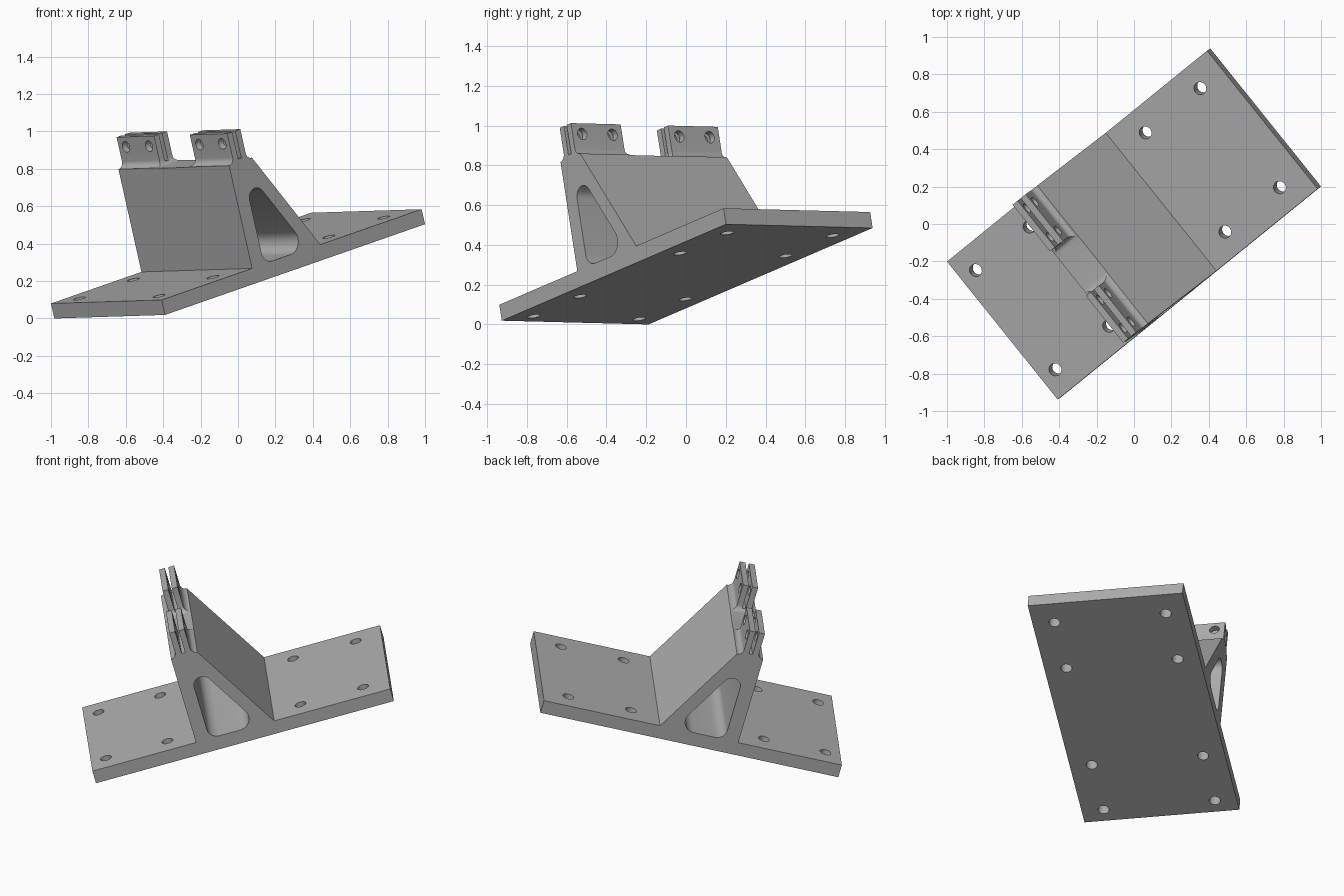
import bpy
import bmesh
from math import cos, sin, pi, radians
from mathutils import Vector, Matrix

cube = bpy.data.objects.get("Cube")
if cube:
    bpy.data.objects.remove(cube)

# Bracket sizes: u runs along the plate, v across it, w away from it
LENGTH, WIDTH, THICK = 1.854, 0.946, 0.083
WALL, BACK, SHOULDER, TOP = 0.645, 0.808, 0.652, 0.82
LUG_FRONT, LUG_BACK, LUG_WIDTH = 0.68, 0.773, 0.32
FILLET = LUG_FRONT - WALL
MID = (LUG_FRONT + LUG_BACK) / 2

metal = bpy.data.materials.new("grey metal")
metal.use_nodes = True
GREY = (0.42, 0.42, 0.42, 1)
metal.diffuse_color = GREY
metal.node_tree.nodes["Principled BSDF"].inputs["Base Color"].default_value = GREY


def prism(name, outline, place, start, end):
    """Extrude a 2D outline; place maps (a, b, depth) to local space."""
    bm = bmesh.new()
    face = bm.faces.new([bm.verts.new(place(a, b, start)) for a, b in outline])
    side = bmesh.ops.extrude_face_region(bm, geom=[face])
    shift = Vector(place(0, 0, end)) - Vector(place(0, 0, start))
    bmesh.ops.translate(bm, verts=[g for g in side["geom"]
                                   if isinstance(g, bmesh.types.BMVert)], vec=shift)
    bmesh.ops.recalc_face_normals(bm, faces=bm.faces)
    mesh = bpy.data.meshes.new(name)
    bm.to_mesh(mesh)
    bm.free()
    mesh.materials.append(metal)
    obj = bpy.data.objects.new(name, mesh)
    bpy.context.collection.objects.link(obj)
    return obj


def across(a, b, d):      # outline in u-w, extruded along v
    return (a, d, b)


def along(a, b, d):       # outline in v-w, extruded along u
    return (d, a, b)


def upward(a, b, d):      # outline in u-v, extruded along w
    return (a, b, d)


def arc(ca, cb, r, a0, a1, n=8):
    return [(ca + r * cos(radians(a0 + (a1 - a0) * i / n)),
             cb + r * sin(radians(a0 + (a1 - a0) * i / n))) for i in range(n + 1)]


def circle(ca, cb, r):
    return arc(ca, cb, r, 0, 345, 23)


def rounded(corners, n=10):
    """Polygon with each (a, b, radius) corner rounded."""
    out = []
    for i, (a, b, r) in enumerate(corners):
        p = Vector((a, b))
        d0 = (Vector(corners[i - 1][:2]) - p).normalized()
        d1 = (Vector(corners[(i + 1) % len(corners)][:2]) - p).normalized()
        half = d0.angle(d1) / 2
        centre = p + (d0 + d1).normalized() * r / sin(half)
        t0 = p + d0 * r * cos(half) / sin(half) - centre
        t1 = p + d1 * r * cos(half) / sin(half) - centre
        for k in range(n + 1):
            turn = t0.angle(t1)
            q = (t0 * sin(turn * (1 - k / n)) + t1 * sin(turn * k / n)) / sin(turn)
            out.append(tuple(centre + q))
    return out


# Body: plate, triangular upright and slotted crest in one side profile
slot = 0.011
profile = [(0, 0), (LENGTH, 0), (LENGTH, THICK), (1.132, THICK)]
profile += arc(BACK, SHOULDER + FILLET, FILLET, 270, 180)
profile += [(LUG_BACK, TOP), (MID + slot, TOP), (MID + slot, 0.67),
            (MID - slot, 0.67), (MID - slot, TOP), (LUG_FRONT, TOP)]
profile += arc(WALL, SHOULDER + FILLET, FILLET, 0, -90)
profile += [(WALL, THICK), (0, THICK)]
body = prism("bracket_body", profile, across, 0, WIDTH)

# Window through the upright
window = rounded([(0.73, 0.085, 0.06), (1.045, 0.085, 0.072), (0.73, 0.638, 0.053)])
cutters = [prism("window_cutter", window, across, -0.1, WIDTH + 0.1)]

# Gap that parts the crest into two lugs, with rounded feet
left, right, floor = LUG_WIDTH, WIDTH - LUG_WIDTH, SHOULDER - 0.002
gap = [(right, 1), (left, 1)]
gap += arc(left + FILLET, floor + FILLET, FILLET, 180, 270)
gap += arc(right - FILLET, floor + FILLET, FILLET, 270, 360)
cutters.append(prism("gap_cutter", gap, along, 0.5, 1))

# Pin holes through the lugs
for v in (0.062, 0.258):
    for pos in (v, WIDTH - v):
        cutters.append(prism("pin_cutter", circle(pos, 0.765, 0.03), along, 0.5, 1))

# Mounting holes through the plate
for u in (0.093, 0.476, 1.304, 1.694):
    for v in (0.133, WIDTH - 0.133):
        cutters.append(prism("bolt_cutter", circle(u, v, 0.034), upward, -0.1, 0.2))

bpy.ops.object.select_all(action="DESELECT")
bpy.context.view_layer.objects.active = body
body.select_set(True)
for cutter in cutters:
    cutter.hide_render = True
    mod = body.modifiers.new("cut", "BOOLEAN")
    mod.operation = "DIFFERENCE"
    mod.solver = "EXACT"
    mod.object = cutter
    bpy.ops.object.modifier_apply(modifier=mod.name)
    bpy.data.objects.remove(cutter)

# Tilt the whole bracket
u_dir = Vector((1.39, 1.127, 0.485)).normalized()
v_dir = Vector((-0.595, 0.735, -0.02))
v_dir = (v_dir - u_dir * v_dir.dot(u_dir)).normalized()
w_dir = u_dir.cross(v_dir)
tilt = Matrix((u_dir, v_dir, w_dir)).transposed().to_4x4()
body.data.transform(tilt)

# Centre it and stand it on the ground
cs = [[p.co[i] for p in body.data.vertices] for i in range(3)]
body.data.transform(Matrix.Translation((-(min(cs[0]) + max(cs[0])) / 2,
                                        -(min(cs[1]) + max(cs[1])) / 2, -min(cs[2]))))
bpy.ops.object.shade_smooth_by_angle(angle=pi / 6)
